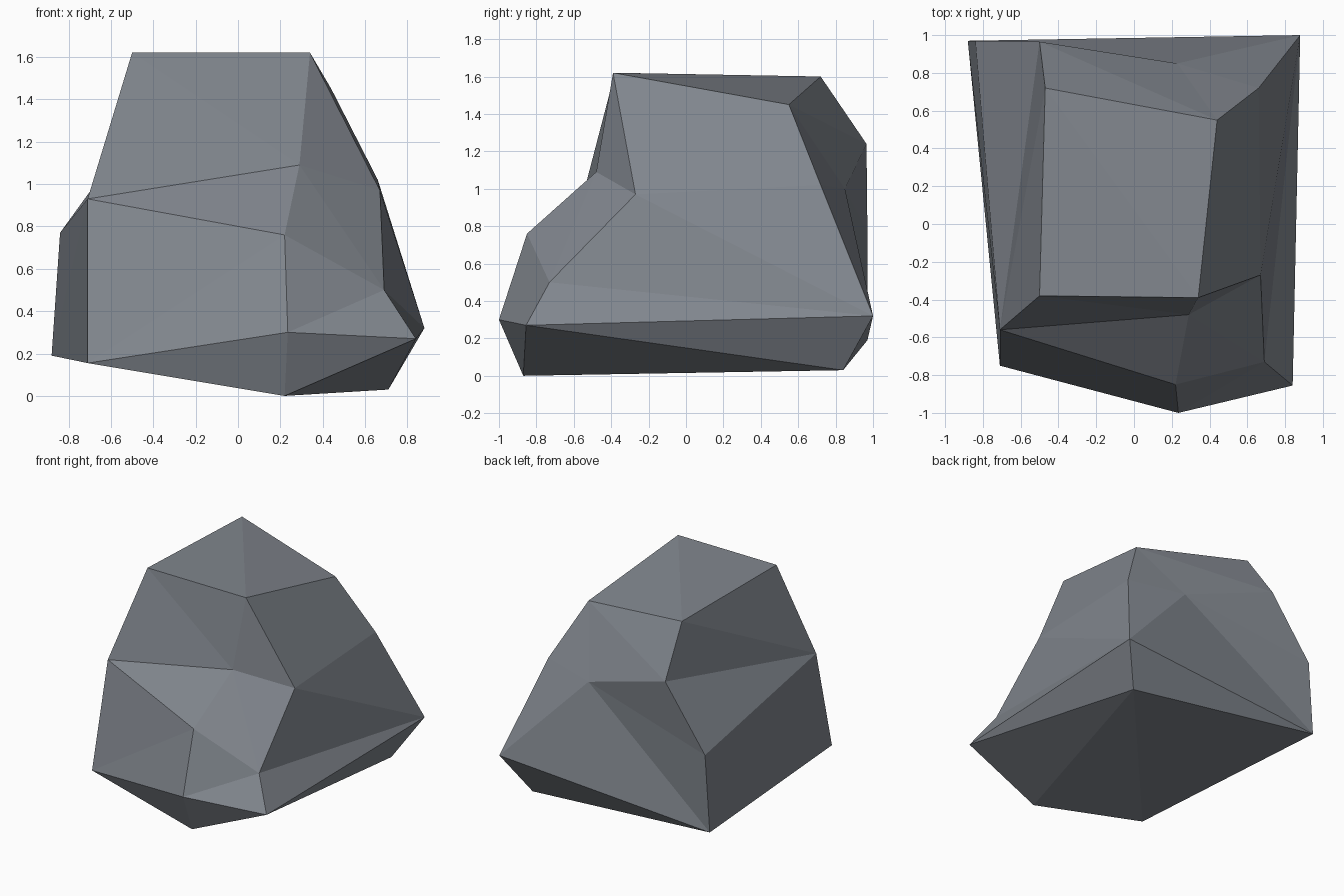
import bpy
import bmesh

if "Cube" in bpy.data.objects:
    bpy.data.objects.remove(bpy.data.objects["Cube"])

# Corner points of the boulder, grouped by level
corners = {
    # flat top
    "A": (-0.50, -0.38, 1.62), "B": (0.34, -0.39, 1.62),
    "C": (0.44, 0.55, 1.45), "D": (-0.47, 0.72, 1.60),
    # shoulders
    "E": (-0.71, -0.56, 0.93), "F": (0.29, -0.48, 1.09),
    "G": (0.67, -0.27, 0.97), "H": (0.66, 0.72, 1.02),
    "I": (0.23, 0.85, 1.00), "J": (-0.50, 0.965, 1.24),
    "K": (-0.84, 0.97, 0.77),
    # front ledge
    "L": (0.22, -0.85, 0.76), "M": (0.69, -0.73, 0.50),
    # widest rim
    "N": (-0.71, -0.75, 0.155), "O": (0.235, -1.0, 0.30),
    "P": (0.84, -0.855, 0.27), "Q": (0.88, 1.0, 0.32),
    "R": (-0.88, 0.97, 0.19),
    # underside
    "S": (0.22, -0.87, 0.0), "U": (0.71, 0.84, 0.03),
}

# Each facet group fans out from its first corner
fans = [
    "BCDA",        # top
    "ENRKJDAFLN",  # left side and front
    "FABGML",      # front right slope
    "GBCHQM",      # right side
    "ICHQRKJC",    # dented back
    "CJD",         # back bevel
    "ONLMPSN",     # front foot
    "MQP",         # right foot
    "UPQRNSP",     # underside
]

stone = bpy.data.materials.new("grey_stone")
stone.diffuse_color = (0.22, 0.24, 0.27, 1.0)
stone.use_nodes = True
stone.node_tree.nodes["Principled BSDF"].inputs["Base Color"].default_value = stone.diffuse_color

bm = bmesh.new()
verts = {name: bm.verts.new(co) for name, co in corners.items()}
for fan in fans:
    for a, b in zip(fan[1:], fan[2:]):
        bm.faces.new((verts[fan[0]], verts[a], verts[b]))
bmesh.ops.recalc_face_normals(bm, faces=bm.faces)

# Flat shaded boulder
mesh = bpy.data.meshes.new("boulder")
bm.to_mesh(mesh)
bm.free()
mesh.materials.append(stone)
boulder = bpy.data.objects.new("boulder", mesh)
bpy.context.collection.objects.link(boulder)
